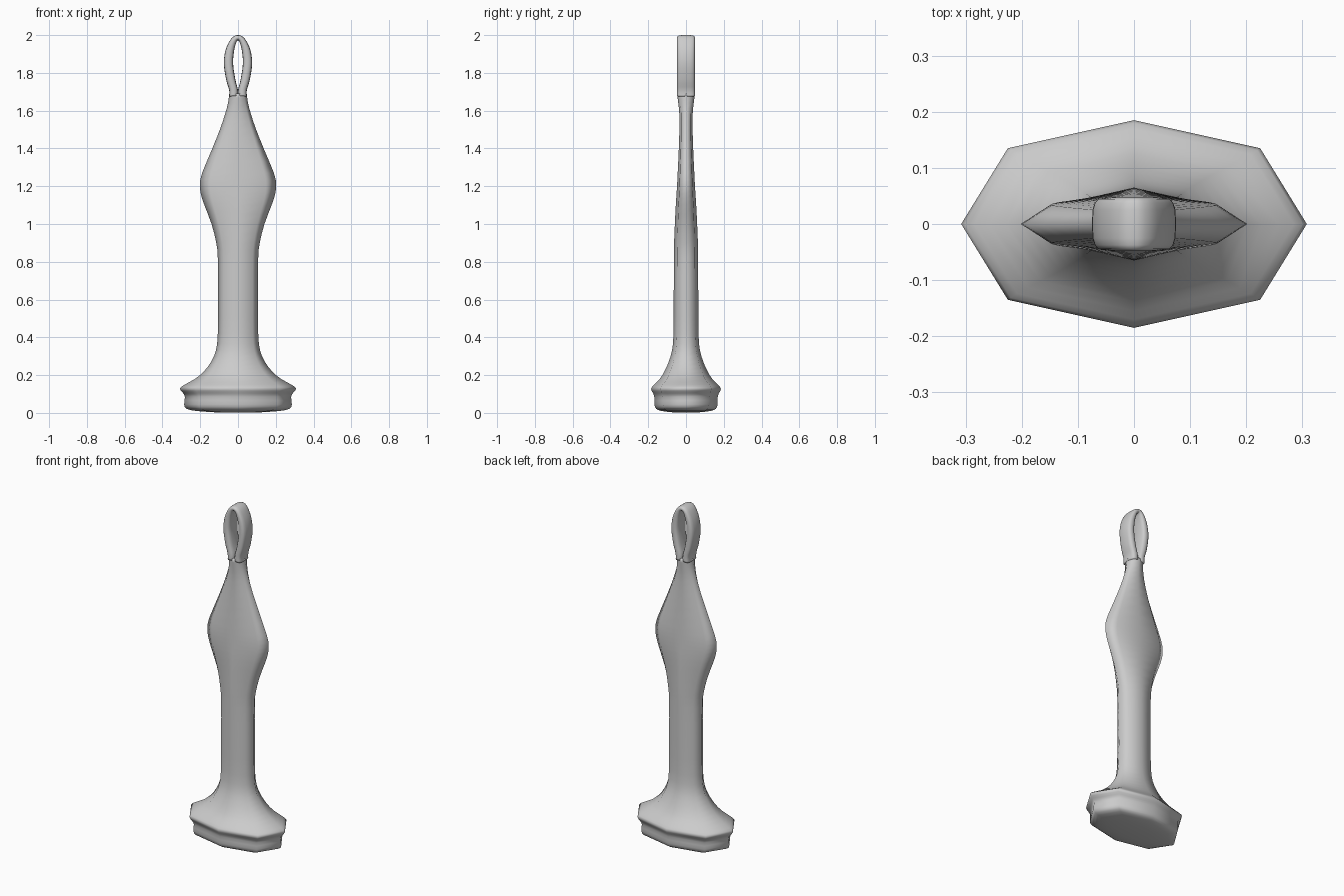
import bpy, bmesh, math

if "Cube" in bpy.data.objects:
    bpy.data.objects.remove(bpy.data.objects["Cube"])


def skin(name, rings, cap=True):
    """Join equal-length rings of points into one smooth surface."""
    bm = bmesh.new()
    rows = [[bm.verts.new(p) for p in ring] for ring in rings]
    n = len(rows[0])
    for a, b in zip(rows, rows[1:]):
        for i in range(n):
            j = (i + 1) % n
            bm.faces.new((a[i], a[j], b[j], b[i]))
    if cap:
        bm.faces.new(rows[0])
        bm.faces.new(rows[-1])
    bmesh.ops.recalc_face_normals(bm, faces=bm.faces)
    me = bpy.data.meshes.new(name)
    bm.to_mesh(me)
    bm.free()
    ob = bpy.data.objects.new(name, me)
    bpy.context.collection.objects.link(ob)
    for f in me.polygons:
        f.use_smooth = True
    return ob


def refine(pts, k=3):
    """Catmull-Rom refinement of a short list of tuples."""
    out = []
    for i in range(len(pts) - 1):
        p0, p1 = pts[max(i - 1, 0)], pts[i]
        p2, p3 = pts[i + 1], pts[min(i + 2, len(pts) - 1)]
        for s in range(k):
            t = s / k
            out.append(tuple(0.5 * (2*b + (c - a)*t + (2*a - 5*b + 4*c - d)*t*t
                                    + (3*b - a - 3*c + d)*t**3)
                             for a, b, c, d in zip(p0, p1, p2, p3)))
    return out + [pts[-1]]


# Body: octagonal section, (height, half width, half depth)
profile = [
    (0.003, 0.12, 0.07), (0.010, 0.22, 0.13), (0.022, 0.272, 0.158),
    (0.045, 0.285, 0.167), (0.085, 0.281, 0.168), (0.105, 0.291, 0.175),
    (0.128, 0.308, 0.185), (0.148, 0.285, 0.170), (0.18, 0.228, 0.139),
    (0.22, 0.180, 0.114), (0.27, 0.143, 0.092), (0.33, 0.117, 0.074),
    (0.42, 0.107, 0.066), (0.62, 0.106, 0.065), (0.82, 0.107, 0.064),
    (0.90, 0.115, 0.063), (1.00, 0.140, 0.059), (1.10, 0.178, 0.054),
    (1.16, 0.197, 0.050), (1.21, 0.202, 0.047), (1.27, 0.190, 0.044),
    (1.40, 0.136, 0.038), (1.50, 0.096, 0.035), (1.58, 0.069, 0.035),
    (1.64, 0.053, 0.041), (1.69, 0.046, 0.047)]
octagon = [(1, 0), (.73, .73), (0, 1), (-.73, .73),
           (-1, 0), (-.73, -.73), (0, -1), (.73, -.73)]
skin("handle_body", [[(x * rx, y * ry, z) for x, y in octagon]
                     for z, rx, ry in refine(profile, 2)])

# Hanging loop: right half given as outer x, z and inner x, z; mirrored
half = [
    (0.046, 1.675, 0.0, 1.68), (0.047, 1.71, 0.001, 1.712),
    (0.063, 1.765, 0.014, 1.765), (0.075, 1.85, 0.026, 1.85),
    (0.066, 1.92, 0.020, 1.92), (0.042, 1.973, 0.010, 1.958),
    (0.020, 1.995, 0.004, 1.970), (0.0, 2.0, 0.0, 1.973)]
path = half + [(-a, b, -c, d) for a, b, c, d in half[-2::-1]]


def rnd(v):
    return math.copysign(abs(v) ** 0.65, v)


rings = []
for ox, oz, ix, iz in refine(path):
    ring = []
    for i in range(16):
        a = 2 * math.pi * i / 16
        u = rnd(math.cos(a)) * 0.5 + 0.5
        ring.append((ix + (ox - ix) * u, 0.047 * rnd(math.sin(a)),
                     iz + (oz - iz) * u))
    rings.append(ring)
skin("hanging_loop", rings)
